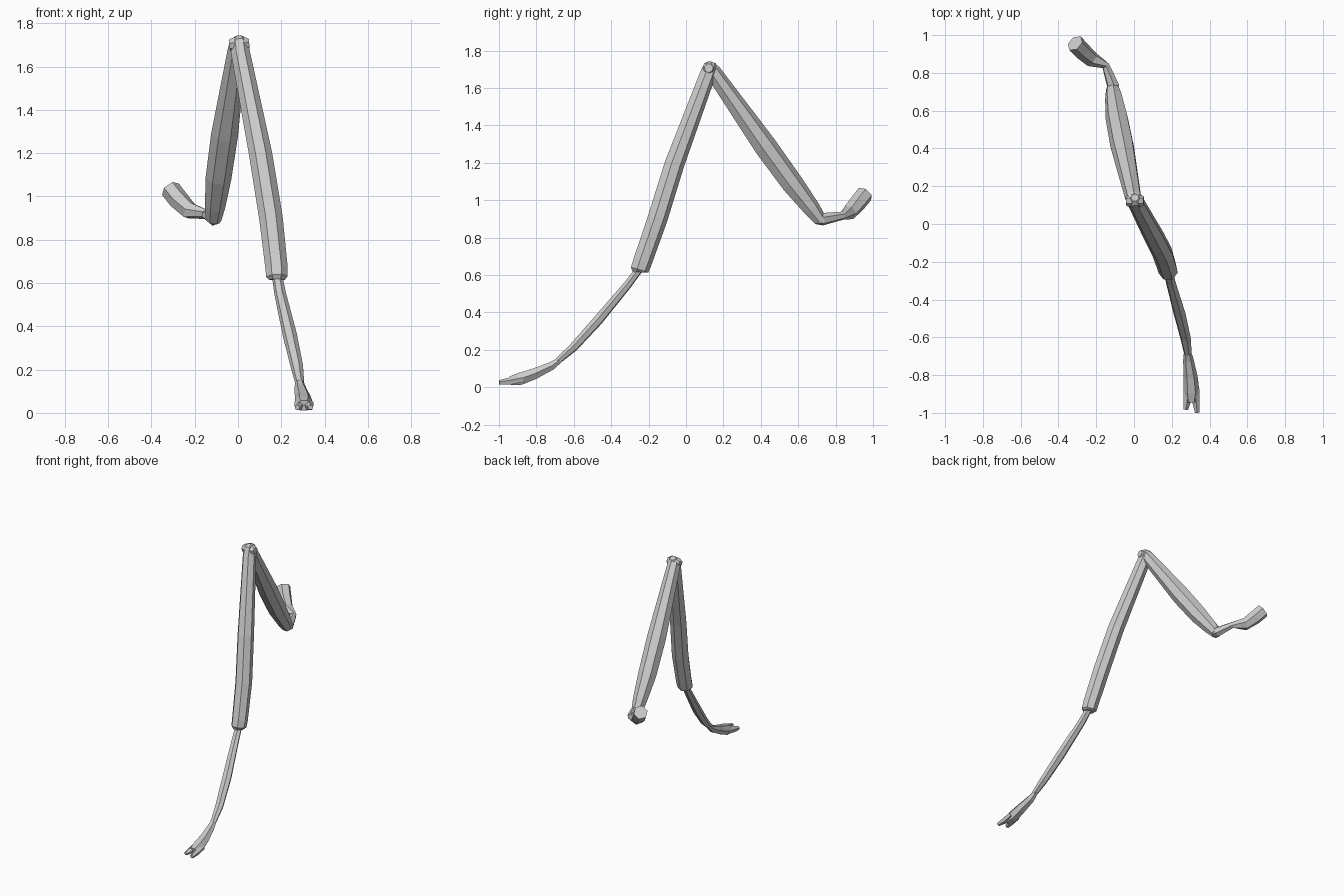
import bpy, bmesh, math
from mathutils import Vector


def limb(name, stations, sides=6, turn=0.0, flat=1.0):
    """Faceted tube through stations (x, y, z, radius), capped at both ends."""
    pts = [Vector(s[:3]) for s in stations]
    bm = bmesh.new()
    rings = []
    for i, p in enumerate(pts):
        t = (pts[min(i + 1, len(pts) - 1)] - pts[max(i - 1, 0)]).normalized()
        side = Vector((1, 0, 0))
        side = (side - t * side.dot(t)).normalized()
        up = t.cross(side)
        ring = []
        for k in range(sides):
            a = turn + 2 * math.pi * k / sides
            r = stations[i][3]
            ring.append(bm.verts.new(p + side * math.cos(a) * r + up * math.sin(a) * r * flat))
        rings.append(ring)
    for a, b in zip(rings, rings[1:]):
        for k in range(sides):
            n = (k + 1) % sides
            bm.faces.new((a[k], a[n], b[n], b[k]))
    bm.faces.new(rings[0][::-1])
    bm.faces.new(rings[-1])
    bmesh.ops.recalc_face_normals(bm, faces=bm.faces)
    mesh = bpy.data.meshes.new(name)
    bm.to_mesh(mesh)
    bm.free()
    ob = bpy.data.objects.new(name, mesh)
    bpy.context.collection.objects.link(ob)
    return ob


# Hip stub that bends up from the lower rear joint
limb("hip_segment", [(-0.312, 0.957, 1.033, 0.047), (-0.275, 0.918, 0.985, 0.047),
                     (-0.225, 0.873, 0.935, 0.042), (-0.15, 0.838, 0.917, 0.022),
                     (-0.11, 0.73, 0.898, 0.034), (-0.108, 0.70, 0.90, 0.03)], 6, 0.3)

# Upper leg, thickest past its middle
limb("upper_leg", [(0.0, 0.12, 1.715, 0.030), (-0.003, 0.14, 1.69, 0.044),
                   (-0.062, 0.42, 1.29, 0.064), (-0.09, 0.565, 1.09, 0.061),
                   (-0.106, 0.67, 0.955, 0.048), (-0.113, 0.718, 0.892, 0.036)], 7, 0.25)

# Middle leg, descending to the front with a blunt end
limb("middle_leg", [(0.005, 0.14, 1.738, 0.020), (0.006, 0.132, 1.715, 0.042),
                    (0.012, 0.11, 1.66, 0.045), (0.105, -0.065, 1.19, 0.055),
                    (0.152, -0.155, 0.90, 0.056), (0.178, -0.235, 0.67, 0.053),
                    (0.18, -0.25, 0.627, 0.051), (0.18, -0.251, 0.615, 0.038)], 7, 0.25)

# Round pin at the raised knee
limb("knee_pin", [(-0.04, 0.122, 1.70, 0.025), (-0.025, 0.122, 1.702, 0.034),
                  (0.035, 0.122, 1.705, 0.034), (0.052, 0.122, 1.706, 0.024)], 7).data.update()

# Thin lower leg
limb("lower_leg", [(0.178, -0.235, 0.65, 0.024), (0.195, -0.31, 0.55, 0.027),
                   (0.24, -0.47, 0.358, 0.033), (0.272, -0.60, 0.215, 0.029),
                   (0.285, -0.685, 0.14, 0.021)], 6, 0.2, 0.85)

# Foot, widening towards the toes
limb("foot", [(0.283, -0.67, 0.148, 0.018), (0.288, -0.72, 0.113, 0.028),
              (0.30, -0.81, 0.072, 0.037), (0.304, -0.885, 0.045, 0.042),
              (0.304, -0.94, 0.034, 0.03)], 6, 0.0, 0.9)

# Pair of blunt claws
for label, x, tip in (("left", 0.281, -0.982), ("right", 0.328, -0.999)):
    limb("claw_" + label, [(x, -0.87, 0.045, 0.021), (x, -0.94, 0.031, 0.021),
                           (x + 0.007 * (1 if label == "right" else -1), tip, 0.025, 0.013)],
         5, 0.3)
